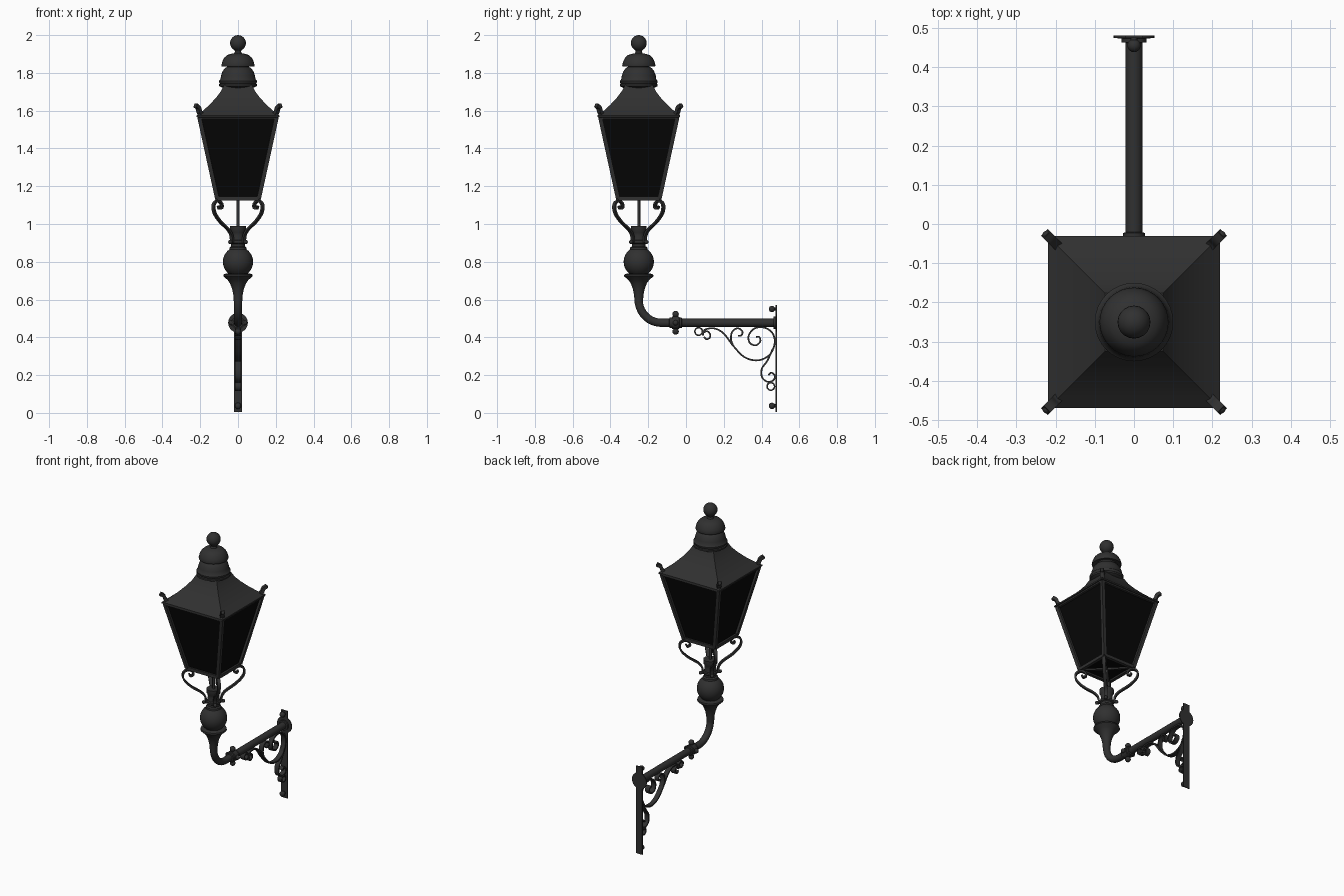
import bpy, bmesh, math
from mathutils import Vector, Matrix

if "Cube" in bpy.data.objects:
    bpy.data.objects.remove(bpy.data.objects["Cube"])

def material(name, v):
    m = bpy.data.materials.new(name)
    m.diffuse_color = (v, v, v, 1)
    m.use_nodes = True
    m.node_tree.nodes["Principled BSDF"].inputs["Base Color"].default_value = m.diffuse_color
    return m

IRON = material("black_iron", 0.03)
GLASS = material("dark_glass", 0.002)
AX = Vector((0, -0.25, 0))          # lantern axis
DIAGONALS = [math.radians(45 + 90 * i) for i in range(4)]

def finish(name, bm, mat=IRON, angle=40):
    bmesh.ops.recalc_face_normals(bm, faces=bm.faces)
    me = bpy.data.meshes.new(name)
    bm.to_mesh(me)
    bm.free()
    me.materials.append(mat)
    ob = bpy.data.objects.new(name, me)
    bpy.context.collection.objects.link(ob)
    bpy.ops.object.select_all(action='DESELECT')
    ob.select_set(True)
    bpy.context.view_layer.objects.active = ob
    bpy.ops.object.shade_smooth_by_angle(angle=math.radians(angle))
    return ob

def rings(bm, loops):
    vs = [[bm.verts.new(p) for p in l] for l in loops]
    n = len(vs[0])
    for a, b in zip(vs, vs[1:]):
        for i in range(n):
            bm.faces.new((a[i], a[(i + 1) % n], b[(i + 1) % n], b[i]))
    bm.faces.new(vs[0])
    bm.faces.new(vs[-1])

def smooth(pts, k=6):
    """Catmull-Rom curve through the points."""
    P = [Vector(p) for p in pts]
    P = [2 * P[0] - P[1]] + P + [2 * P[-1] - P[-2]]
    out = []
    for a, b, c, d in zip(P, P[1:], P[2:], P[3:]):
        for i in range(k):
            t = i / k
            out.append(0.5 * (2 * b + (c - a) * t + (2 * a - 5 * b + 4 * c - d) * t * t
                              + (3 * b - a - 3 * c + d) * t ** 3))
    return out + [P[-2]]

def lathe(name, prof, loc=AX, rot=None, n=32):
    bm = bmesh.new()
    rings(bm, [[(max(r, .001) * math.cos(math.tau * i / n), max(r, .001) * math.sin(math.tau * i / n), z)
                for i in range(n)] for r, z in prof])
    M = Matrix.Translation(loc) @ (rot or Matrix())
    bmesh.ops.transform(bm, matrix=M, verts=bm.verts)
    return finish(name, bm)

def sweep(name, path, section, angle=None, origin=None):
    """Sweep a section along a planar (u, z) path; u is y, or outward at an angle."""
    U = Vector((0, 1, 0)) if angle is None else Vector((math.cos(angle), math.sin(angle), 0))
    Z = Vector((0, 0, 1))
    W = U.cross(Z)
    o = origin or Vector()
    loops = []
    for i, p in enumerate(path):
        t = (path[min(i + 1, len(path) - 1)] - path[max(i - 1, 0)]).normalized()
        N = U * -t.y + Z * t.x
        loops.append([o + U * p.x + Z * p.y + N * a + W * b for a, b in section])
    bm = bmesh.new()
    rings(bm, loops)
    return finish(name, bm)

def flat(t, w):
    return [(-t / 2, -w / 2), (t / 2, -w / 2), (t / 2, w / 2), (-t / 2, w / 2)]

def ball(name, loc, r):
    bm = bmesh.new()
    bmesh.ops.create_uvsphere(bm, u_segments=20, v_segments=12, radius=r)
    bmesh.ops.translate(bm, vec=loc, verts=bm.verts)
    return finish(name, bm)

def box(name, c, s):
    bm = bmesh.new()
    bmesh.ops.create_cube(bm, size=1)
    bmesh.ops.scale(bm, vec=s, verts=bm.verts)
    bmesh.ops.translate(bm, vec=c, verts=bm.verts)
    return finish(name, bm)

def square(h, z):
    return [AX + Vector((sx * h, sy * h, z)) for sx, sy in ((1, 1), (-1, 1), (-1, -1), (1, -1))]

def squares(name, prof, mat=IRON, angle=25):
    bm = bmesh.new()
    rings(bm, [square(h, z) for h, z in prof])
    return finish(name, bm, mat, angle)

def beam(name, p, q, w, side):
    """Square bar between two points."""
    d = (q - p).normalized()
    a = (side - d * side.dot(d)).normalized() * w / 2
    b = d.cross(a)
    bm = bmesh.new()
    rings(bm, [[e + a + b, e - a + b, e - a - b, e + a - b] for e in (p, q)])
    return finish(name, bm)

# Wall plate, flange and bolts
box("wall_plate", (0, 0.4775, 0.287), (0.044, 0.006, 0.566))
TURN = Matrix.Rotation(math.radians(90), 4, 'X')    # lathe axis to -y
lathe("wall_flange", [(.052, 0), (.052, .006), (.032, .007), (.032, .017), (.022, .018)],
      Vector((0, .48, .477)), TURN)
for z in (.037, .55):
    ball("plate_bolt", (0, .455, z), .017)
    lathe("bolt_shank", [(.009, 0), (.009, .025)], Vector((0, .478, z)), TURN, 12)

# Arm with elbow
path = [Vector((.475, .477)), Vector((.2, .477))]
path += [Vector((-.13 - .12 * math.sin(a), .597 - .12 * math.cos(a)))
         for a in [math.radians(90 * i / 14) for i in range(15)]] + [Vector((-.25, .64))]
sweep("arm_tube", path, [(.0215 * math.cos(math.tau * i / 20), .0215 * math.sin(math.tau * i / 20))
                         for i in range(20)])

# Clamp collar with knobs above and below
lathe("arm_collar", [(.022, -.034), (.028, -.032), (.028, -.02), (.034, -.018), (.034, .018),
                     (.028, .02), (.028, .032), (.022, .034)], Vector((0, -.055, .477)), TURN)
for s in (-1, 1):
    ball("collar_knob", (0, -.055, .477 + s * .046), .017)
    ball("collar_side_knob", (s * .036, -.055, .477), .014)

# Bracket scrollwork
SCROLLS = [
    [(.095, .402), (.108, .39), (.125, .398), (.128, .415), (.113, .432), (.093, .425), (.09, .41)],
    [(.09, .41), (.10, .44), (.15, .447), (.2, .42), (.25, .355), (.31, .295), (.38, .278),
     (.44, .305), (.468, .36), (.462, .415), (.42, .45), (.365, .448), (.332, .41), (.338, .37),
     (.37, .358), (.393, .378), (.388, .402), (.37, .402)],
    [(.25, .355), (.238, .39), (.245, .43), (.272, .448), (.297, .434), (.295, .412), (.275, .408)],
    [(.46, .34), (.43, .275), (.402, .235), (.402, .19), (.43, .165), (.462, .172), (.47, .197),
     (.452, .213), (.437, .2)],
]
for s in SCROLLS:
    sweep("bracket_scroll", smooth(s), flat(.009, .03))
for y, z, r in ((.067, .431, .02), (.449, .14, .02)):
    sweep("bracket_ring", [Vector((y + r * math.cos(math.tau * i / 20), z + r * math.sin(math.tau * i / 20)))
                           for i in range(20)] + [Vector((y + r, z))], flat(.008, .03))

# Turned column under the lantern
bulb = [(.08 * math.cos(a), .8 + .08 * math.sin(a)) for a in [math.radians(-50 + 9.5 * i) for i in range(12)]]
lathe("column", [(.0215, .58), (.025, .625), (.031, .655), (.042, .685), (.056, .705), (.072, .718),
                 (.078, .724), (.076, .733), (.062, .738)] + bulb +
      [(.045, .876), (.036, .882), (.036, .895), (.043, .9), (.043, .912), (.036, .916),
       (.034, .94), (.036, .955), (.042, .965), (.042, .99)])
lathe("lamp_rod", [(.008, .98), (.008, 1.135)], n=12)

# Four curled supports on the diagonals
ARM = [(.045, .9), (.05, .94), (.075, .972), (.13, 1.01), (.17, 1.05), (.184, 1.085), (.176, 1.112),
       (.15, 1.122), (.127, 1.11), (.122, 1.09), (.138, 1.082), (.146, 1.095)]
for a in DIAGONALS:
    out = Vector((math.cos(a), math.sin(a), 0))
    sweep("curled_support", smooth(ARM), flat(.011, .02), a, AX)
    ball("support_bolt", AX + out * .058 + Vector((0, 0, .905)), .011)

# Lantern: glass body, corner bars, top and bottom frames
squares("glass_panes", [(.106, 1.135), (.2, 1.56)], GLASS)
lo, hi = square(.11, 1.135), square(.204, 1.565)
for i in range(4):
    j = (i + 1) % 4
    beam("corner_bar", lo[i], hi[i], .022, Vector((1, 0, 0)))
    beam("bottom_rail", lo[i], lo[j], .02, Vector((0, 0, 1)))
    beam("top_rail", hi[i], hi[j], .018, Vector((0, 0, 1)))
    beam("bottom_strut", lo[i], AX + Vector((0, 0, 1.13)), .014, Vector((0, 0, 1)))

# Swept square roof and corner horns
squares("roof", [(.2, 1.563), (.219, 1.566), (.219, 1.575), (.185, 1.6), (.15, 1.632), (.115, 1.67),
                 (.09, 1.703), (.074, 1.735)])
for a in DIAGONALS:
    sweep("corner_horn", smooth([(.268, 1.572), (.288, 1.592), (.298, 1.615), (.318, 1.628)], 4),
          flat(.02, .024), a, AX)
    ball("horn_tip", AX + Vector((math.cos(a) * .313, math.sin(a) * .313, 1.622)), .012)

# Tiered chimney cap and ball finial
lathe("chimney_lower", [(.08, 1.72), (.092, 1.726), (.1, 1.73), (.1, 1.74), (.095, 1.744), (.1, 1.75),
                        (.1, 1.758), (.093, 1.765), (.09, 1.785), (.082, 1.808), (.07, 1.824),
                        (.058, 1.832), (.058, 1.845)])
lathe("chimney_upper", [(.055, 1.842), (.086, 1.834), (.088, 1.84), (.083, 1.86), (.073, 1.88),
                        (.058, 1.894), (.04, 1.9), (.02, 1.904), (.016, 1.915), (.022, 1.925)])
ball("finial_ball", AX + Vector((0, 0, 1.958)), .042)
